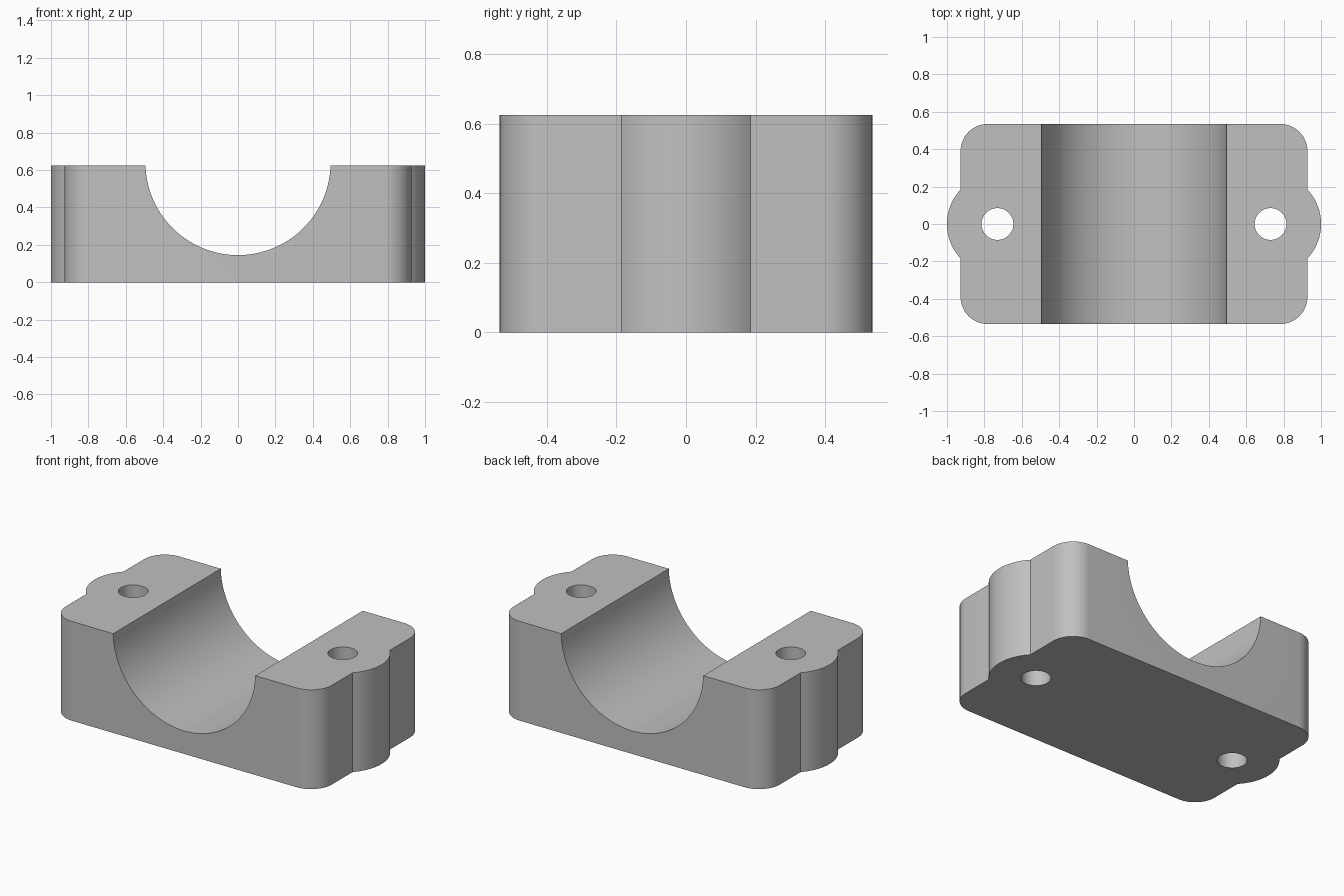
import bpy
import bmesh
from math import asin, cos, pi, sin
from mathutils import Matrix

cube = bpy.data.objects.get("Cube")
if cube:
    bpy.data.objects.remove(cube, do_unlink=True)

HALF_X, HALF_Y, HEIGHT = 0.927, 0.535, 0.625
CORNER_R = 0.145
BOLT_X, LOBE_R, HOLE_R = 0.73, 0.27, 0.085
BORE_R, BORE_Z = 0.495, 0.64

grey = bpy.data.materials.new("plain grey")
grey.use_nodes = True
colour = (0.53, 0.53, 0.53, 1)
grey.diffuse_color = colour
grey.node_tree.nodes["Principled BSDF"].inputs["Base Color"].default_value = colour


def make_object(name, bm):
    mesh = bpy.data.meshes.new(name)
    bmesh.ops.recalc_face_normals(bm, faces=bm.faces)
    bm.to_mesh(mesh)
    bm.free()
    mesh.materials.append(grey)
    obj = bpy.data.objects.new(name, mesh)
    bpy.context.collection.objects.link(obj)
    return obj


def arc(cx, cy, r, start, end, steps):
    angles = [start + (end - start) * i / steps for i in range(steps + 1)]
    return [(cx + r * cos(a), cy + r * sin(a)) for a in angles]


def cylinder(name, radius, depth, segments, matrix):
    bm = bmesh.new()
    bmesh.ops.create_cone(bm, cap_ends=True, segments=segments, radius1=radius,
                          radius2=radius, depth=depth, matrix=matrix)
    obj = make_object(name, bm)
    obj.hide_render = True
    return obj


# Block outline: right half with a bolt lobe and two rounded corners
lobe_y = (LOBE_R ** 2 - (HALF_X - BOLT_X) ** 2) ** 0.5
sweep = asin(lobe_y / LOBE_R)
cx, cy = HALF_X - CORNER_R, HALF_Y - CORNER_R
half = (arc(cx, -cy, CORNER_R, -pi / 2, 0, 16)
        + arc(BOLT_X, 0, LOBE_R, -sweep, sweep, 32)
        + arc(cx, cy, CORNER_R, 0, pi / 2, 16))
outline = half + [(-x, -y) for x, y in half]

bm = bmesh.new()
base = bm.faces.new([bm.verts.new((x, y, 0)) for x, y in outline])
top = bmesh.ops.extrude_face_region(bm, geom=[base], use_keep_orig=True)["geom"]
bmesh.ops.translate(bm, vec=(0, 0, HEIGHT),
                    verts=[v for v in top if isinstance(v, bmesh.types.BMVert)])
block = make_object("bearing_saddle", bm)

# Shaft bore and bolt holes
cutters = [cylinder("shaft_bore_cutter", BORE_R, 2, 128,
                    Matrix.Translation((0, 0, BORE_Z)) @ Matrix.Rotation(pi / 2, 4, 'X'))]
for side, label in ((1, "left"), (-1, "right")):
    cutters.append(cylinder(label + "_bolt_hole_cutter", HOLE_R, 2, 48,
                            Matrix.Translation((side * BOLT_X, 0, HEIGHT / 2))))

bpy.ops.object.select_all(action='DESELECT')
block.select_set(True)
bpy.context.view_layer.objects.active = block
for cutter in cutters:
    mod = block.modifiers.new(cutter.name, 'BOOLEAN')
    mod.operation = 'DIFFERENCE'
    mod.solver = 'EXACT'
    mod.object = cutter
    bpy.ops.object.modifier_apply(modifier=mod.name)
for cutter in cutters:
    bpy.data.objects.remove(cutter, do_unlink=True)

bpy.ops.object.shade_smooth_by_angle(angle=pi / 6)
